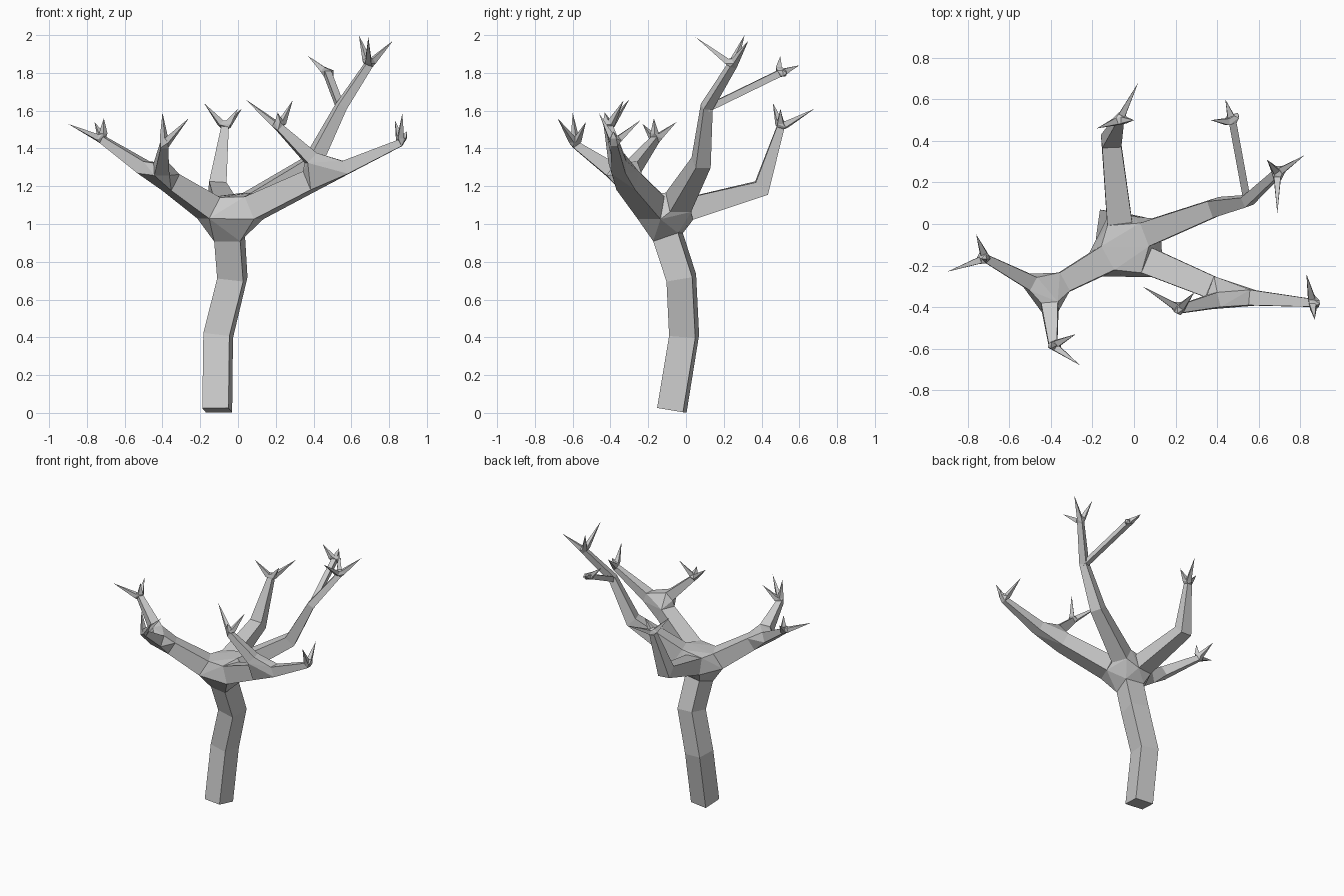
import bpy, bmesh
from mathutils import Vector

if "Cube" in bpy.data.objects:
    bpy.data.objects.remove(bpy.data.objects["Cube"])

bm = bmesh.new()


def rings_along(path, side=None):
    """Square cross-sections along a path of (x, y, z, half_width)."""
    pts = [Vector(p[:3]) for p in path]
    out = []
    u = Vector(side) if side else None
    for i, p in enumerate(pts):
        t = Vector((0, 0, 0))
        if i > 0:
            t += (p - pts[i - 1]).normalized()
        if i < len(pts) - 1:
            t += (pts[i + 1] - p).normalized()
        t.normalize()
        if u is None:
            u = t.cross(Vector((0, 0, 1)))
        u = (u - t * u.dot(t)).normalized()
        v = u.cross(t)
        h = path[i][3]
        out.append([p + (u * a + v * b) * h
                    for a, b in ((1, 1), (-1, 1), (-1, -1), (1, -1))])
    return out


def face(points):
    bm.faces.new([bm.verts.new(p) for p in points])


def limb(path, side=None, cap_start=False):
    """Four-sided tube; returns its first and last ring."""
    rings = rings_along(path, side)
    for a, b in zip(rings, rings[1:]):
        for i in range(4):
            j = (i + 1) % 4
            face((a[i], a[j], b[j], b[i]))
    if cap_start:
        face(rings[0])
    return rings[0], rings[-1]


def joint(rings):
    """Convex hull between ring ends, left open where the limbs attach."""
    tmp = bmesh.new()
    owner = {}
    for k, ring in enumerate(rings):
        for p in ring:
            owner[tmp.verts.new(p)] = k
    bmesh.ops.convex_hull(tmp, input=list(tmp.verts))
    for f in tmp.faces:
        if len({owner[v] for v in f.verts}) > 1:
            face([v.co.copy() for v in f.verts])
    tmp.free()


def twigs(end_ring, tips, half=0.016):
    """Cluster of pointed twigs on the end of a branch."""
    c = sum(end_ring, Vector()) / 4
    bases = [end_ring]
    for tip in tips:
        tip = Vector(tip)
        d = (tip - c).normalized()
        s = c + d * 0.035
        base = rings_along([(*s, half), (*tip, 0)])[0]
        for i in range(4):
            face((base[i], base[(i + 1) % 4], tip))
        bases.append(base)
    joint(bases)


# trunk
_, trunk_top = limb([(-.11, -.075, .014, .07), (-.105, -.01, .41, .07),
                     (-.03, -.025, .715, .07), (-.045, -.095, .93, .07)],
                    side=(.99, -.14, 0), cap_start=True)

# left bough, forking in two
left_a, left_b = limb([(-.155, -.18, 1.085, .065), (-.355, -.29, 1.22, .05)])
l1_a, l1_b = limb([(-.50, -.28, 1.30, .036), (-.715, -.165, 1.445, .019)])
l2_a, l2_b = limb([(-.405, -.40, 1.29, .04), (-.39, -.585, 1.42, .02)])
joint([left_b, l1_a, l2_a])
twigs(l1_b, [(-.90, -.23, 1.53), (-.76, -.05, 1.54), (-.71, -.17, 1.56)])
twigs(l2_b, [(-.40, -.60, 1.59), (-.28, -.53, 1.54), (-.26, -.68, 1.56)])

# right bough, forking in two
right_a, right_b = limb([(.085, -.185, 1.085, .065), (.385, -.31, 1.23, .054)])
r1_a, r1_b = limb([(.57, -.355, 1.30, .037), (.86, -.38, 1.43, .019)])
r2_a, r2_b = limb([(.385, -.37, 1.35, .036), (.22, -.41, 1.51, .02)])
joint([right_b, r1_a, r2_a])
twigs(r1_b, [(.83, -.24, 1.55), (.87, -.46, 1.585), (.895, -.385, 1.49)])
twigs(r2_b, [(.04, -.30, 1.66), (.29, -.33, 1.655), (.21, -.43, 1.59)])

# tall back-right bough with a side shoot
tall_a, tall_b = limb([(.08, -.04, 1.115, .06), (.395, .08, 1.325, .042),
                       (.545, .11, 1.62, .026), (.69, .245, 1.84, .019)])
twigs(tall_b, [(.82, .33, 1.97), (.69, .05, 1.99), (.64, .31, 2.0)])
_, shoot_b = limb([(.545, .11, 1.61, .018), (.475, .49, 1.795, .018)])
twigs(shoot_b, [(.37, .50, 1.89), (.44, .60, 1.84), (.50, .535, 1.80)])

# back bough
back_a, back_b = limb([(-.07, .015, 1.08, .06), (-.11, .40, 1.19, .046),
                       (-.07, .50, 1.51, .02)])
twigs(back_b, [(-.18, .46, 1.64), (.02, .68, 1.61), (.0, .50, 1.61)])

# crown where the boughs leave the trunk
joint([trunk_top, left_a, right_a, tall_a, back_a])

bmesh.ops.remove_doubles(bm, verts=bm.verts, dist=1e-4)
bmesh.ops.recalc_face_normals(bm, faces=bm.faces)
mesh = bpy.data.meshes.new("bare_tree")
bm.to_mesh(mesh)
bm.free()
bpy.context.collection.objects.link(bpy.data.objects.new("bare_tree", mesh))
